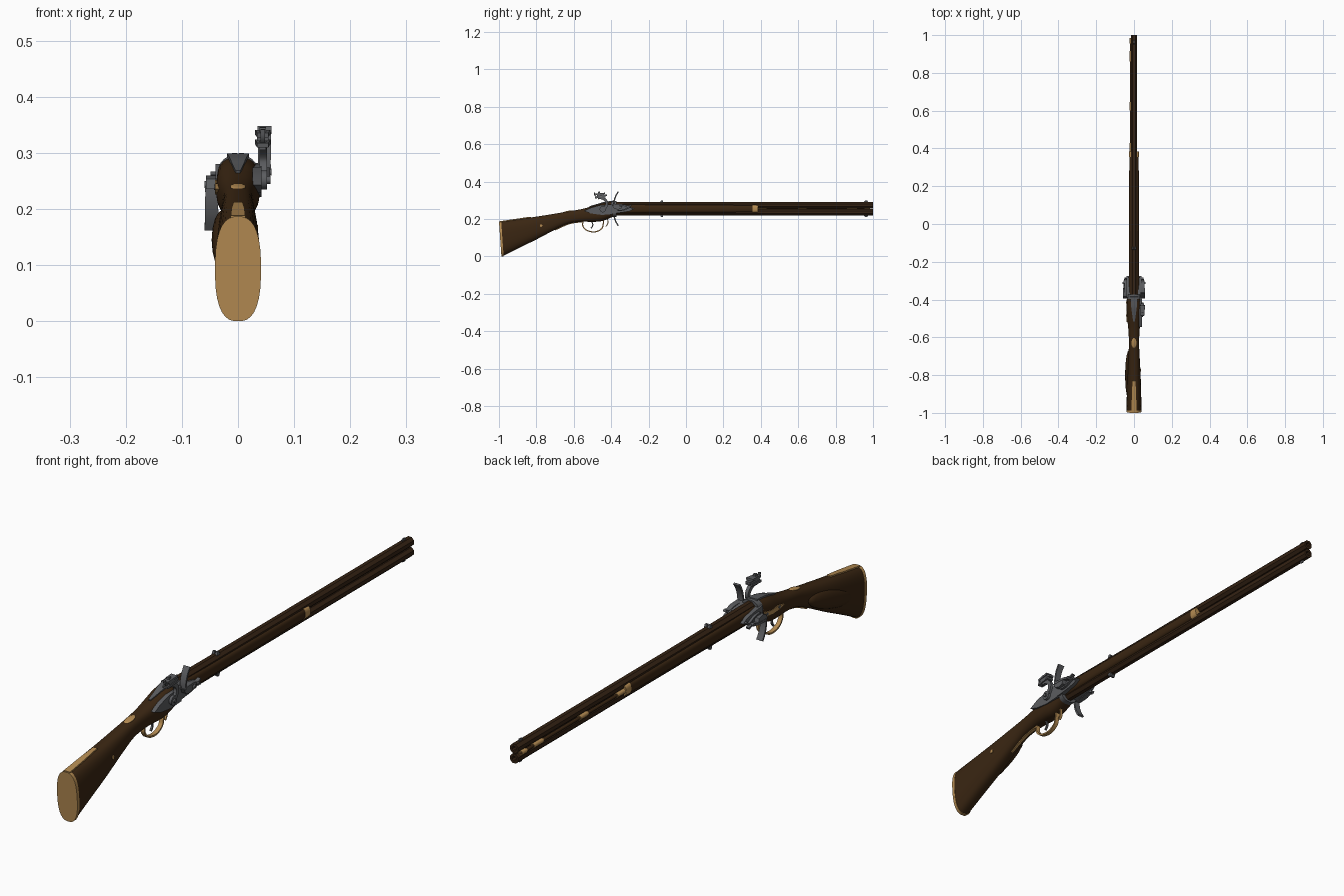
import bpy, bmesh, math
from mathutils import Vector

if "Cube" in bpy.data.objects:
    bpy.data.objects.remove(bpy.data.objects["Cube"])

ZC = 0.255  # height of the axis between the two barrels


def material(name, rgb):
    m = bpy.data.materials.new(name)
    m.diffuse_color = (*rgb, 1)
    m.use_nodes = True
    m.node_tree.nodes["Principled BSDF"].inputs["Base Color"].default_value = m.diffuse_color
    return m


WOOD = material("dark walnut", (0.042, 0.019, 0.006))
BARREL = material("browned steel", (0.036, 0.017, 0.007))
STEEL = material("grey steel", (0.105, 0.108, 0.115))
BRASS = material("aged brass", (0.46, 0.26, 0.085))


def finish(bm, name, mat, angle=35):
    bmesh.ops.recalc_face_normals(bm, faces=bm.faces[:])
    me = bpy.data.meshes.new(name)
    bm.to_mesh(me)
    bm.free()
    me.materials.append(mat)
    ob = bpy.data.objects.new(name, me)
    bpy.context.collection.objects.link(ob)
    bpy.ops.object.select_all(action='DESELECT')
    ob.select_set(True)
    bpy.context.view_layer.objects.active = ob
    bpy.ops.object.shade_smooth_by_angle(angle=math.radians(angle))
    return ob


def loft(name, rings, mat, angle=35):
    bm = bmesh.new()
    vs = [[bm.verts.new(p) for p in r] for r in rings]
    n = len(vs[0])
    for a, b in zip(vs, vs[1:]):
        for i in range(n):
            j = (i + 1) % n
            bm.faces.new((a[i], a[j], b[j], b[i]))
    bm.faces.new(vs[0])
    bm.faces.new(vs[-1])
    return finish(bm, name, mat, angle)


def spline(pts, steps=5):
    """Catmull-Rom through tuples of any size."""
    out = []
    P = [pts[0]] + list(pts) + [pts[-1]]
    for k in range(1, len(P) - 2):
        for s in range(steps):
            t = s / steps
            out.append(tuple(0.5 * (2 * b + (c - a) * t + (2 * a - 5 * b + 4 * c - d) * t * t
                             + (3 * b - a - 3 * c + d) * t ** 3)
                             for a, b, c, d in zip(*P[k - 1:k + 3])))
    return out + [tuple(pts[-1])]


def oval(y, zb, zt, hw, exp=2.6, n=32, shear=0.0, x=0.0):
    ring = []
    for i in range(n):
        a = 2 * math.pi * (i + 0.5) / n
        c, s = math.cos(a), math.sin(a)
        z = (zb + zt) / 2 + (zt - zb) / 2 * math.copysign(abs(s) ** (2 / exp), s)
        ring.append((x + hw * math.copysign(abs(c) ** (2 / exp), c), y + shear * (zt - z), z))
    return ring


def rod(name, x, z, r, y0, y1, mat, n=16):
    return loft(name, [oval(y, z - r, z + r, r, 2, n, 0, x) for y in (y0, y1)], mat)


def ribbon(name, path, width, thick, mat, x=0.0, flip=1):
    """Sweep a flat bar along a smooth path of (y, z) points; width may be a (start, end) pair."""
    w0, w1 = width if isinstance(width, tuple) else (width, width)
    pts = [Vector((0, y, z)) for y, z in spline(path)]
    rings = []
    for i, p in enumerate(pts):
        t = (pts[min(i + 1, len(pts) - 1)] - pts[max(i - 1, 0)]).normalized()
        nrm = Vector((0, -t.z, t.y)) * thick / 2
        h = (w0 + (w1 - w0) * i / (len(pts) - 1)) / 2
        ring = []
        for sx, sn in ((-1, -1), (1, -1), (1, 1), (-1, 1)):
            q = p + nrm * sn
            ring.append((flip * (x + sx * h), q.y, ZC + flip * (q.z - ZC)))
        rings.append(ring)
    return loft(name, rings, mat)


def plate(name, outline, x0, x1, mat, flip=1):
    """Extrude a (y, z) outline between two x positions."""
    return loft(name, [[(flip * x, y, ZC + flip * (z - ZC)) for y, z in outline] for x in (x0, x1)], mat)


def ellipsoid(name, centre, size, mat, slope=0.0):
    bm = bmesh.new()
    bmesh.ops.create_uvsphere(bm, u_segments=20, v_segments=12, radius=1)
    for v in bm.verts:
        v.co = Vector([c + s * k for c, s, k in zip(centre, size, v.co)])
        v.co.z += slope * (v.co.y - centre[1])
    return finish(bm, name, mat, 60)


def pin(name, y, z, r, x0, x1, mat, flip=1):
    return plate(name, [(y + r * math.cos(i * math.pi / 6), z + r * math.sin(i * math.pi / 6))
                        for i in range(12)], x0, x1, mat, flip)


# Butt stock and wrist: y, bottom, top, half width
stations = [(-0.99, 0.002, 0.186, 0.040), (-0.90, 0.045, 0.199, 0.038), (-0.80, 0.092, 0.213, 0.035),
            (-0.70, 0.143, 0.229, 0.030), (-0.63, 0.174, 0.241, 0.027), (-0.56, 0.185, 0.253, 0.030),
            (-0.50, 0.185, 0.269, 0.036), (-0.45, 0.189, 0.284, 0.039), (-0.39, 0.212, 0.293, 0.037)]
rings = [oval(y, b, t, w, 2.6, 32, 0.07 * max(0, (-0.7 - y) / 0.3)) for y, b, t, w in spline(stations)]
loft("butt_stock", rings, WOOD)
ellipsoid("cheek_piece", (-0.027, -0.80, 0.145), (0.020, 0.13, 0.036), WOOD, 0.3)

# Brass butt plate with its comb strip and wrist escutcheon
loft("butt_plate", [oval(y, 0.0, 0.187, 0.041, 2.6, 32, 0.07) for y in (-1.0, -0.988)], BRASS)
ribbon("comb_strip", [(-0.995, 0.186), (-0.9, 0.200), (-0.87, 0.2045), (-0.83, 0.210)], (0.026, 0.016), 0.005, BRASS)
ellipsoid("wrist_escutcheon", (0, -0.63, 0.240), (0.014, 0.027, 0.004), BRASS, 0.17)
pin("butt_stud", -0.775, 0.165, 0.007, 0.025, 0.036, BRASS)

# Trigger guard, trigger and barrel release
ribbon("guard_tang", [(-0.70, 0.142), (-0.63, 0.173), (-0.58, 0.183), (-0.55, 0.184)], (0.008, 0.016), 0.006, BRASS)
ribbon("trigger_guard", [(-0.55, 0.186), (-0.552, 0.165), (-0.535, 0.142), (-0.505, 0.132), (-0.475, 0.134),
                         (-0.45, 0.15), (-0.443, 0.17), (-0.44, 0.192)], 0.016, 0.006, BRASS)
ribbon("trigger", [(-0.505, 0.19), (-0.498, 0.168), (-0.508, 0.15)], 0.007, 0.006, STEEL)
ribbon("barrel_release", [(-0.42, 0.205), (-0.418, 0.178), (-0.428, 0.16)], 0.010, 0.005, BRASS)

# Standing breech and pointed top tang
loft("standing_breech", [oval(y, 0.211, 0.296, 0.037, 2.6) for y in (-0.397, -0.372)], STEEL)
ribbon("breech_tang", [(-0.515, 0.266), (-0.48, 0.276), (-0.44, 0.288), (-0.385, 0.296)], (0.008, 0.040), 0.006, STEEL)

# Over and under octagonal barrels with open bores, and their sights
for label, s in (("upper", 1), ("lower", -1)):
    z = ZC + s * 0.0185
    prof = [(-0.375, 0.0215), (0.0, 0.020), (1.0, 0.0195), (1.0, 0.010), (0.93, 0.010)]
    loft(label + "_barrel", [oval(y, z - r * 0.924, z + r * 0.924, r * 0.924 / math.cos(math.pi / 8) * 0.924,
                                  2, 8) for y, r in prof], BARREL, 20)
    top = 0.292
    plate(label + "_front_sight", [(0.95, top - .003), (0.975, top - .003), (0.97, top + .006), (0.957, top + .006)],
          -0.002, 0.002, STEEL, s)
    for sx in (-1, 1):
        plate(label + "_rear_sight_leaf", [(-0.138, top - .004), (-0.12, top - .004), (-0.125, top + .008),
                                           (-0.133, top + .008)], sx * 0.002, sx * 0.011, STEEL, s)

# Side panels between the barrels, each ending in a brass cap
for label, s in (("right", 1), ("left", -1)):
    loft(label + "_fore_panel", [oval(y, ZC - h, ZC + h, w, 2.6, 20, 0, s * 0.012)
                                 for y, h, w in ((-0.37, 0.026, 0.017), (-0.2, 0.022, 0.015), (0.36, 0.019, 0.013))], WOOD)
    loft(label + "_fore_cap", [oval(y, ZC - h, ZC + h, 0.014, 2.6, 20, 0, s * 0.012)
                               for y, h in ((0.355, 0.021), (0.385, 0.019))], BRASS)

# Ramrod on the left with brass pipes and tip
rod("ramrod", -0.016, ZC, 0.006, 0.36, 0.985, WOOD)
for i, (y0, y1) in enumerate(((0.38, 0.43), (0.60, 0.645), (0.86, 0.915), (0.955, 0.985))):
    rod("ramrod_pipe_%d" % i, -0.016, ZC, 0.0085, y0, y1, BRASS)

# Rear lock plate on the right, brass side plate on the left
lock = [(-0.545, 0.243), (-0.51, 0.260), (-0.46, 0.274), (-0.39, 0.280), (-0.39, 0.226), (-0.45, 0.222), (-0.51, 0.230)]
plate("lock_plate", lock, 0.026, 0.042, STEEL)
side = [(-0.52, 0.236), (-0.48, 0.246), (-0.44, 0.243), (-0.40, 0.252), (-0.40, 0.232), (-0.45, 0.226), (-0.49, 0.229)]
plate("side_plate", side, -0.041, -0.030, BRASS)
for y in (-0.485, -0.415):
    pin("side_screw", y, 0.239, 0.005, -0.043, -0.035, STEEL)

# Flint hammer: swan neck, two jaws, flint screw
pin("hammer_hub", -0.445, 0.252, 0.017, 0.038, 0.052, STEEL)
pin("hammer_screw", -0.445, 0.252, 0.007, 0.050, 0.058, STEEL)
ribbon("hammer_neck", [(-0.445, 0.245), (-0.428, 0.268), (-0.424, 0.290), (-0.44, 0.308), (-0.465, 0.316)],
       0.013, 0.015, STEEL, 0.045)
ribbon("lower_jaw", [(-0.487, 0.314), (-0.46, 0.317), (-0.43, 0.320)], (0.020, 0.028), 0.008, STEEL, 0.044)
ribbon("flint", [(-0.475, 0.325), (-0.45, 0.327), (-0.422, 0.328)], 0.020, 0.008, STEEL, 0.044)
ribbon("upper_jaw", [(-0.485, 0.332), (-0.46, 0.335), (-0.432, 0.337)], (0.020, 0.028), 0.008, STEEL, 0.044)
ribbon("jaw_screw", [(-0.464, 0.306), (-0.465, 0.325), (-0.466, 0.346)], 0.011, 0.011, STEEL, 0.044)
ribbon("hammer_spur", [(-0.478, 0.318), (-0.487, 0.328), (-0.490, 0.342)], 0.008, 0.006, STEEL, 0.044)

# Pan, frizzen and spring: upright for the right side, turned over for the left
fore = [(-0.39, 0.282), (-0.34, 0.276), (-0.30, 0.268), (-0.275, 0.255), (-0.30, 0.242), (-0.35, 0.234), (-0.39, 0.230)]
pan = [(-0.395, 0.274), (-0.34, 0.270), (-0.345, 0.256), (-0.365, 0.250), (-0.385, 0.256)]
for label, s in (("right", 1), ("left", -1)):
    plate(label + "_barrel_plate", fore, 0.018, 0.040, STEEL, s)
    plate(label + "_pan", pan, 0.025, 0.057, STEEL, s)
    ribbon(label + "_frizzen", [(-0.385, 0.270), (-0.384, 0.295), (-0.376, 0.322), (-0.362, 0.346)],
           (0.022, 0.025), 0.007, STEEL, 0.047, s)
    ribbon(label + "_frizzen_foot", [(-0.388, 0.275), (-0.34, 0.275), (-0.31, 0.268), (-0.292, 0.275)],
           (0.024, 0.012), 0.008, STEEL, 0.047, s)
    ribbon(label + "_frizzen_spring", [(-0.285, 0.252), (-0.30, 0.262), (-0.335, 0.248), (-0.365, 0.246)],
           0.010, 0.006, STEEL, 0.044, s)
    pin(label + "_frizzen_pivot", -0.312, 0.266, 0.006, 0.036, 0.060, STEEL, s)
